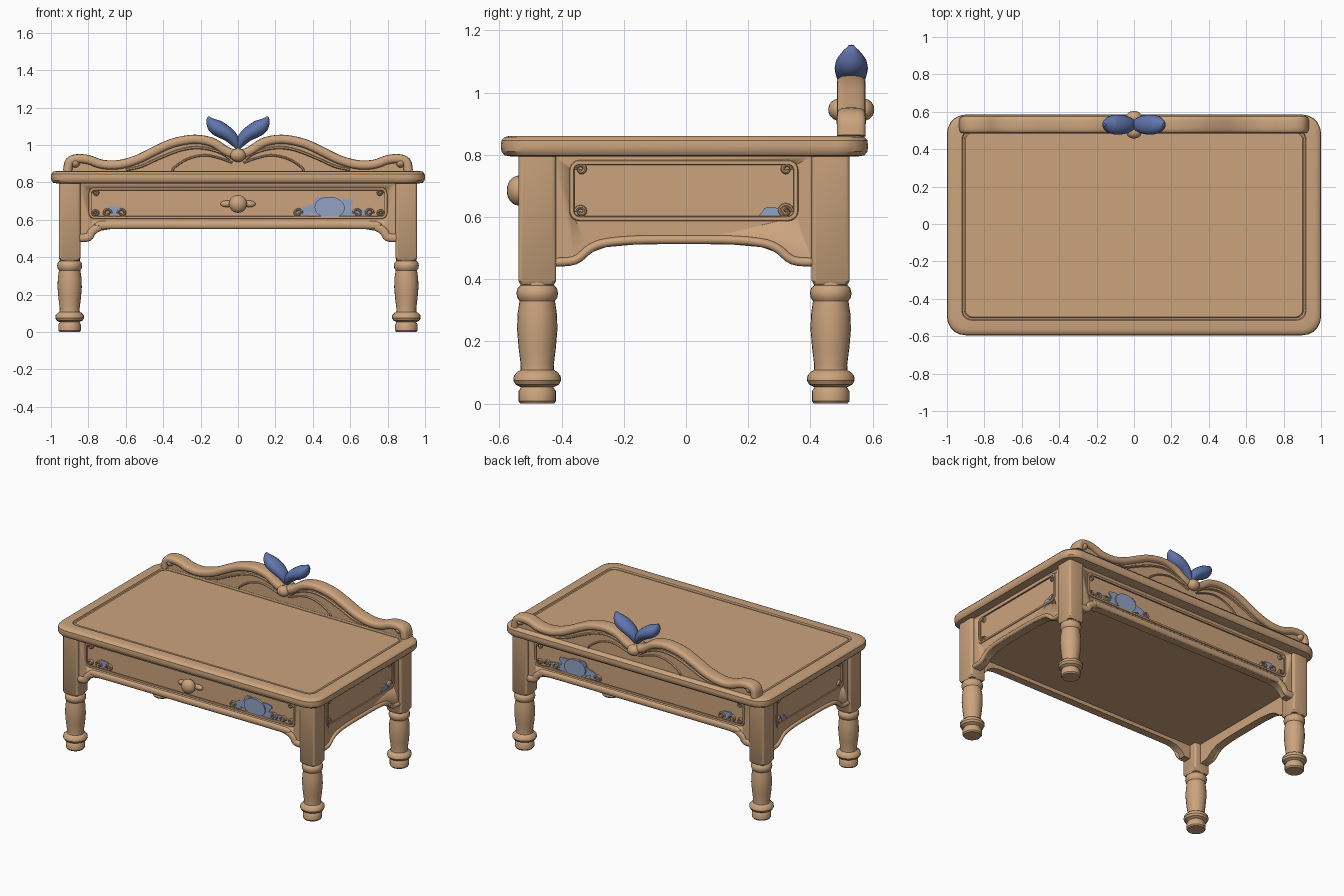
import bpy, bmesh, math
from mathutils import Vector

cube = bpy.data.objects.get("Cube")
if cube:
    bpy.data.objects.remove(cube)


def material(name, rgb):
    m = bpy.data.materials.new(name)
    m.use_nodes = True
    m.diffuse_color = (*rgb, 1)
    m.node_tree.nodes["Principled BSDF"].inputs["Base Color"].default_value = (*rgb, 1)
    return m


WOOD = material("tan wood", (0.60, 0.37, 0.205))
BLUE = material("deep blue", (0.12, 0.18, 0.42))
PALE = material("pale blue paint", (0.29, 0.36, 0.56))


def finish(name, bm, mat, angle=35):
    bmesh.ops.recalc_face_normals(bm, faces=bm.faces)
    me = bpy.data.meshes.new(name)
    bm.to_mesh(me)
    bm.free()
    me.materials.append(mat)
    ob = bpy.data.objects.new(name, me)
    bpy.context.collection.objects.link(ob)
    bpy.ops.object.select_all(action='DESELECT')
    ob.select_set(True)
    bpy.context.view_layer.objects.active = ob
    bpy.ops.object.shade_smooth_by_angle(angle=math.radians(angle))
    return ob


def loft(name, rings, mat, closed=False):
    """Skin a list of equal point rings."""
    bm = bmesh.new()
    vs = [[bm.verts.new(p) for p in r] for r in rings]
    n = len(vs[0])
    for i in range(len(vs) if closed else len(vs) - 1):
        a, b = vs[i], vs[(i + 1) % len(vs)]
        for j in range(n):
            k = (j + 1) % n
            bm.faces.new((a[j], a[k], b[k], b[j]))
    if not closed:
        bm.faces.new(vs[0])
        bm.faces.new(vs[-1])
    return finish(name, bm, mat)


def smooth(pts, steps=5):
    """Catmull-Rom through points of any size."""
    ps = [Vector(p) for p in pts]
    ps = [2 * ps[0] - ps[1]] + ps + [2 * ps[-1] - ps[-2]]
    out = []
    for a, b, c, d in zip(ps, ps[1:], ps[2:], ps[3:]):
        for s in range(steps):
            t = s / steps
            out.append(0.5 * (2 * b + (c - a) * t + (2 * a - 5 * b + 4 * c - d) * t * t
                              + (3 * b - a - 3 * c + d) * t ** 3))
    return out + [ps[-2]]


def sweep(name, path, radii, to3d, mat=WOOD, power=1.0, closed=False, n=16):
    """Run an oval section along a flat path; radii are (in plane, out of plane)."""
    if not isinstance(radii, list):
        radii = [radii] * len(path)
    rings = []
    for i, p in enumerate(path):
        if closed:
            t = Vector(path[(i + 1) % len(path)]) - Vector(path[i - 1])
        else:
            t = Vector(path[min(i + 1, len(path) - 1)]) - Vector(path[max(i - 1, 0)])
        t.normalize()
        ring = []
        for j in range(n):
            c, s = math.cos(math.tau * j / n), math.sin(math.tau * j / n)
            a = math.copysign(abs(c) ** power, c) * radii[i][0]
            b = math.copysign(abs(s) ** power, s) * radii[i][1]
            ring.append(to3d(p[0] - t.y * a, p[1] + t.x * a, b))
        rings.append(ring)
    return loft(name, rings, mat, closed)


def prism(name, outline, w0, w1, to3d, mat=WOOD):
    return loft(name, [[to3d(u, v, w) for u, v in outline] for w in (w0, w1)], mat)


def rounded_rect(hx, hy, r, seg=5):
    out = []
    for q, (sx, sy) in enumerate(((1, 1), (-1, 1), (-1, -1), (1, -1))):
        for i in range(seg + 1):
            a = math.pi / 2 * (q + i / seg)
            out.append((sx * (hx - r) + r * math.cos(a), sy * (hy - r) + r * math.sin(a)))
    return out


def mirrored(half):
    return [(-u, v) for u, v in reversed(half) if u > 0] + list(half)


def ball(name, loc, size, mat=WOOD):
    bm = bmesh.new()
    bmesh.ops.create_uvsphere(bm, u_segments=20, v_segments=12, radius=1)
    for v in bm.verts:
        v.co = Vector(v.co[k] * size[k] + loc[k] for k in range(3))
    return finish(name, bm, mat)


# Tabletop: rounded edge, groove and inner panel
edge = [(0.03, 0.795), (0.012, 0.798), (0.002, 0.81), (0, 0.828), (0.002, 0.846), (0.012, 0.857),
        (0.03, 0.861), (0.08, 0.861), (0.084, 0.852), (0.092, 0.851), (0.098, 0.857)]
loft("tabletop", [[(x, y - 0.005, z) for x, y in rounded_rect(1 - i, 0.59 - i, 0.1 - i * 0.6)]
                  for i, z in edge], WOOD)

# Legs: square upper block over a turned post
turned = [(0.054, 0), (0.06, 0.008), (0.06, 0.04), (0.052, 0.053), (0.07, 0.062), (0.077, 0.075),
          (0.075, 0.09), (0.064, 0.102), (0.054, 0.108), (0.053, 0.125), (0.06, 0.18), (0.065, 0.24),
          (0.063, 0.29), (0.057, 0.33), (0.064, 0.34), (0.067, 0.355), (0.063, 0.372), (0.054, 0.38),
          (0.055, 0.395), (0.05, 0.41)]
for sx, side in ((1, "left"), (-1, "right")):
    for y, end in ((-0.478, "front"), (0.465, "back")):
        x = sx * 0.9
        loft(f"{end}_{side}_leg_post",
             [[(x + r * math.cos(math.tau * k / 24), y + r * math.sin(math.tau * k / 24), z)
               for k in range(24)] for r, z in turned], WOOD)
        loft(f"{end}_{side}_leg_block",
             [[(x + u, y + v, z) for u, v in rounded_rect(h, h + 0.004, 0.014, 3)]
              for h, z in ((0.05, 0.383), (0.057, 0.395), (0.057, 0.8))], WOOD)

# Planes of the four aprons, with w pointing outward
planes = {
    "front": lambda u, v, w: (u, -0.52 - w, v),
    "back": lambda u, v, w: (u, 0.505 + w, v),
    "left": lambda u, v, w: (0.935 + w, u - 0.007, v),
    "right": lambda u, v, w: (-0.935 - w, u - 0.007, v),
}
long_arch = [(0, 0.55), (0.68, 0.55), (0.74, 0.54), (0.78, 0.515), (0.8, 0.485), (0.86, 0.48)]
short_arch = [(0, 0.513), (0.15, 0.512), (0.25, 0.503), (0.3, 0.485), (0.35, 0.447), (0.42, 0.44)]


def blob(name, u, v, ru, rv, to3d, lobes=3, wobble=0.18, w0=-0.02, w1=-0.007, mat=PALE):
    pts = []
    for k in range(28):
        a = math.tau * k / 28
        r = 1 + wobble * math.sin(lobes * a + u * 9)
        pts.append((u + ru * r * math.cos(a), v + rv * r * math.sin(a)))
    prism(name, pts, w0, w1, to3d, mat)


def curl(name, u, v, size, flip, to3d):
    path = [(u + flip * size * (1 - k / 18) * math.cos(k * 0.5),
             v + size * (1 - k / 18) * math.sin(k * 0.5)) for k in range(14)]
    sweep(name, path, (0.007, 0.012), lambda a, b, w: to3d(a, b, w - 0.01), n=8)


for key, to3d in planes.items():
    wide = key in ("front", "back")
    arch = long_arch if wide else short_arch
    hu, v0, v1 = (0.79, 0.612, 0.765) if wide else (0.36, 0.595, 0.775)
    bottom = mirrored(arch)
    end = arch[-1][0]
    body = prism(key + "_apron", bottom + [(end, 0.8), (-end, 0.8)], -0.05, 0, to3d)

    # Sunken panel cut into the apron, with a raised lip
    mid, hv = (v0 + v1) / 2, (v1 - v0) / 2
    outline = [(u, v + mid) for u, v in rounded_rect(hu, hv, 0.025)]
    cutter = prism(key + "_cutter", outline, -0.014, 0.1, to3d)
    cutter.hide_render = True
    mod = body.modifiers.new("panel", 'BOOLEAN')
    mod.operation, mod.solver, mod.object = 'DIFFERENCE', 'EXACT', cutter
    bpy.context.view_layer.objects.active = body
    bpy.ops.object.modifier_apply(modifier=mod.name)
    bpy.data.objects.remove(cutter)
    sweep(key + "_panel_lip", outline, (0.008, 0.006), to3d, closed=True, n=8)

    # Rolled moulding along the arched lower edge
    roll = 0.022 if wide else 0.014
    sweep(key + "_apron_roll", smooth([(u, v + roll) for u, v in bottom], 4), (roll, 0.014), to3d)

    # Carved scrolls and painted patches
    for s in (-1, 1):
        for v in (v0 + 0.022, v1 - 0.022):
            curl(key + "_corner_scroll", s * (hu - 0.03), v, 0.018, s, to3d)
    if wide:
        blob(key + "_paint_shell", 0.49, 0.665, 0.085, 0.055, to3d, 2, 0.06, w1=0.002)
        blob(key + "_paint_splash", 0.49, 0.66, 0.13, 0.058, to3d, 5, 0.2)
        blob(key + "_paint_leaf", 0.34, 0.635, 0.04, 0.02, to3d)
        blob(key + "_paint_tail", 0.65, 0.638, 0.06, 0.022, to3d, 4)
        blob(key + "_paint_spot", -0.66, 0.65, 0.035, 0.025, to3d)
        for u, f in ((0.32, 1), (0.64, -1), (0.7, 1), (-0.62, -1), (-0.7, 1)):
            curl(key + "_paint_scroll", u, 0.635, 0.024, f, to3d)
    else:
        blob(key + "_paint_spot", 0.285, 0.612, 0.042, 0.018, to3d)
        curl(key + "_paint_scroll", 0.325, 0.618, 0.024, 1, to3d)

# Underside board
prism("underside_board", [(-0.91, -0.49), (0.91, -0.49), (0.91, 0.48), (-0.91, 0.48)],
      0.575, 0.595, lambda u, v, w: (u, v, w))

# Drawer knob with side leaves
ball("drawer_knob", (0, -0.538, 0.685), (0.048, 0.038, 0.048))
for s in (-1, 1):
    ball("knob_leaf", (s * 0.058, -0.515, 0.685), (0.036, 0.016, 0.018))

# Backboard: flat board, heavy wavy rim and carved ribs
back = lambda u, v, w: (u, 0.531 + w, v)
crest = [(0, 0.95), (0.06, 0.965), (0.13, 1.01), (0.2, 1.028), (0.27, 1.027), (0.36, 1.006),
         (0.45, 0.965), (0.54, 0.921), (0.64, 0.894), (0.73, 0.897), (0.8, 0.921), (0.86, 0.926),
         (0.9, 0.91), (0.911, 0.86)]
rim = smooth(mirrored(crest), 4)
sweep("backboard_rim", rim, (0.025, 0.046), back, power=0.65, n=20)
prism("backboard_panel", [tuple(p) for p in rim], -0.024, 0.024, back)
for s in (-1, 1):
    big = [(0.04, 0.925), (0.1, 0.962), (0.2, 0.985), (0.3, 0.975), (0.42, 0.93), (0.52, 0.885), (0.6, 0.868)]
    small = [(0.03, 0.905), (0.1, 0.93), (0.18, 0.945), (0.27, 0.925), (0.34, 0.88), (0.35, 0.86)]
    for pts, r in ((big, 0.012), (small, 0.009)):
        sweep("backboard_rib", smooth([(s * u, v) for u, v in pts]), (r, 0.034), back, n=10)
    # Ball ornament on both faces
    ball("crest_ball", (0, 0.531 + s * 0.038, 0.945), (0.042, 0.036, 0.036))
    ball("scroll_boss", (s * 0.87, 0.531, 0.905), (0.03, 0.048, 0.03))

# Fluke ornament: two tapering lobes
for s, side in ((1, "left"), (-1, "right")):
    lobe = smooth([(0, 0.985, 0.014, 0.02), (0.022, 1.025, 0.03, 0.038), (0.055, 1.058, 0.037, 0.05),
                   (0.095, 1.082, 0.042, 0.053), (0.128, 1.103, 0.039, 0.046),
                   (0.15, 1.13, 0.022, 0.028), (0.158, 1.152, 0.005, 0.008)], 4)
    sweep(side + "_fluke", [(s * p[0], p[1]) for p in lobe], [(p[2], p[3]) for p in lobe],
          back, BLUE, n=20)
